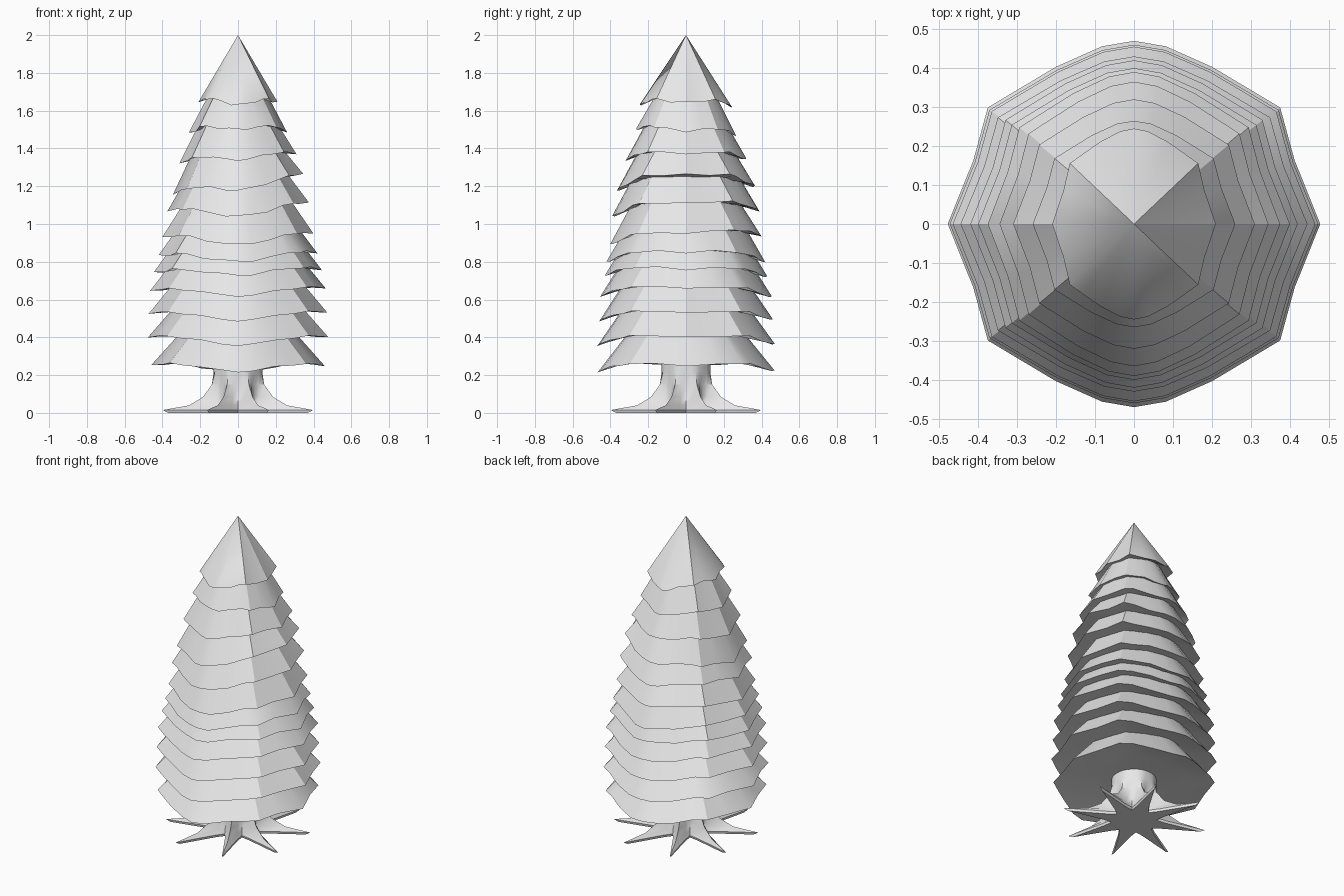
import bpy, bmesh
from math import sin, cos, pi, radians

cube = bpy.data.objects.get("Cube")
if cube:
    bpy.data.objects.remove(cube)

grey = bpy.data.materials.new("pale_grey")
grey.use_nodes = True
grey.diffuse_color = (0.8, 0.8, 0.8, 1)
grey.node_tree.nodes["Principled BSDF"].inputs["Base Color"].default_value = (0.8, 0.8, 0.8, 1)


def loft(name, rings, angle):
    """Skin a stack of closed rings, bottom to top, and cap both ends."""
    bm = bmesh.new()
    loops = [[bm.verts.new(p) for p in ring] for ring in rings]
    for a, b in zip(loops, loops[1:]):
        for i in range(len(a)):
            j = (i + 1) % len(a)
            bm.faces.new((a[i], a[j], b[j], b[i]))
    bm.faces.new(loops[0][::-1])
    bm.faces.new(loops[-1])
    bmesh.ops.remove_doubles(bm, verts=bm.verts, dist=0.0005)
    bmesh.ops.recalc_face_normals(bm, faces=bm.faces)
    mesh = bpy.data.meshes.new(name)
    bm.to_mesh(mesh)
    bm.free()
    obj = bpy.data.objects.new(name, mesh)
    bpy.context.collection.objects.link(obj)
    mesh.materials.append(grey)
    bpy.ops.object.select_all(action='DESELECT')
    obj.select_set(True)
    bpy.context.view_layer.objects.active = obj
    bpy.ops.object.shade_smooth_by_angle(angle=radians(angle))
    return obj


# Scalloped outline of a quarter tier: angle and share of the full radius
quarter = [(0, 1.0), (22, 0.93), (39, 1.01), (49, 0.965), (64, 0.955), (80, 0.985)]
half = quarter + [(90, 1.0)] + [(180 - a, f) for a, f in quarter[::-1]]
outline = half + [(360 - a, f) for a, f in half[-2:0:-1]]

# Each tier: radius across x, radius across y, rim height at left, back, right, front
tiers = [
    (0.46, 0.468, 0.25, 0.22, 0.25, 0.22),
    (0.478, 0.47, 0.40, 0.36, 0.40, 0.36),
    (0.473, 0.46, 0.53, 0.49, 0.525, 0.49),
    (0.465, 0.455, 0.66, 0.61, 0.645, 0.62),
    (0.445, 0.43, 0.76, 0.72, 0.74, 0.73),
    (0.42, 0.42, 0.85, 0.80, 0.83, 0.80),
    (0.40, 0.40, 0.95, 0.94, 0.93, 0.89),
    (0.375, 0.39, 1.11, 1.07, 1.07, 1.04),
    (0.345, 0.365, 1.26, 1.20, 1.16, 1.18),
    (0.31, 0.32, 1.37, 1.34, 1.32, 1.34),
    (0.26, 0.265, 1.49, 1.47, 1.48, 1.50),
    (0.21, 0.245, 1.64, 1.62, 1.65, 1.63),
]


def rim_height(tier, a):
    left, back, right, front = tier[2:]
    x, y = cos(a), sin(a)
    z = x * x * (left if x > 0 else right) + y * y * (back if y > 0 else front)
    return z + 0.012 * (1 - cos(4 * a)) + 0.006 * sin(9 * a + 40 * tier[0])


def tier_rings(k):
    tier = tiers[k]
    rx, ry = tier[:2]
    last = k == len(tiers) - 1
    base = sum(tier[2:]) / 4
    top = 2.0 if last else sum(tiers[k + 1][2:]) / 4 + 0.07
    shrink = 0 if last else 1 - (top - base) / (1.2 + 0.07 * k) / rx
    under, rim, crown = [], [], []
    for deg, f in outline:
        a = radians(deg)
        x, y, z = rx * f * cos(a), ry * f * sin(a), rim_height(tier, a)
        under.append((0.62 * x, 0.62 * y, base + 0.04))
        rim.append((x, y, z))
        g = shrink * (1 + 0.4 * (1 / f - 1))
        crown.append((x * g, y * g, top))
    return [under, rim, crown]


for k in range(len(tiers)):
    loft(f"foliage_tier_{k + 1}", tier_rings(k), 30)


# Trunk flaring into eight pointed roots: height, root reach, hollow radius
trunk_profile = [(0.0, 0.40, 0.13), (0.015, 0.43, 0.135), (0.04, 0.28, 0.13),
                 (0.085, 0.20, 0.125), (0.15, 0.15, 0.125), (0.22, 0.132, 0.13),
                 (0.32, 0.13, 0.13)]
rings = []
for z, reach, hollow in trunk_profile:
    ring = []
    for i in range(32):
        a = i * pi / 16
        r = (hollow, hollow + 0.18 * (reach - hollow), reach, hollow + 0.18 * (reach - hollow))[i % 4]
        ring.append((r * cos(a), r * sin(a), z))
    rings.append(ring)
loft("trunk_with_roots", rings, 30)
